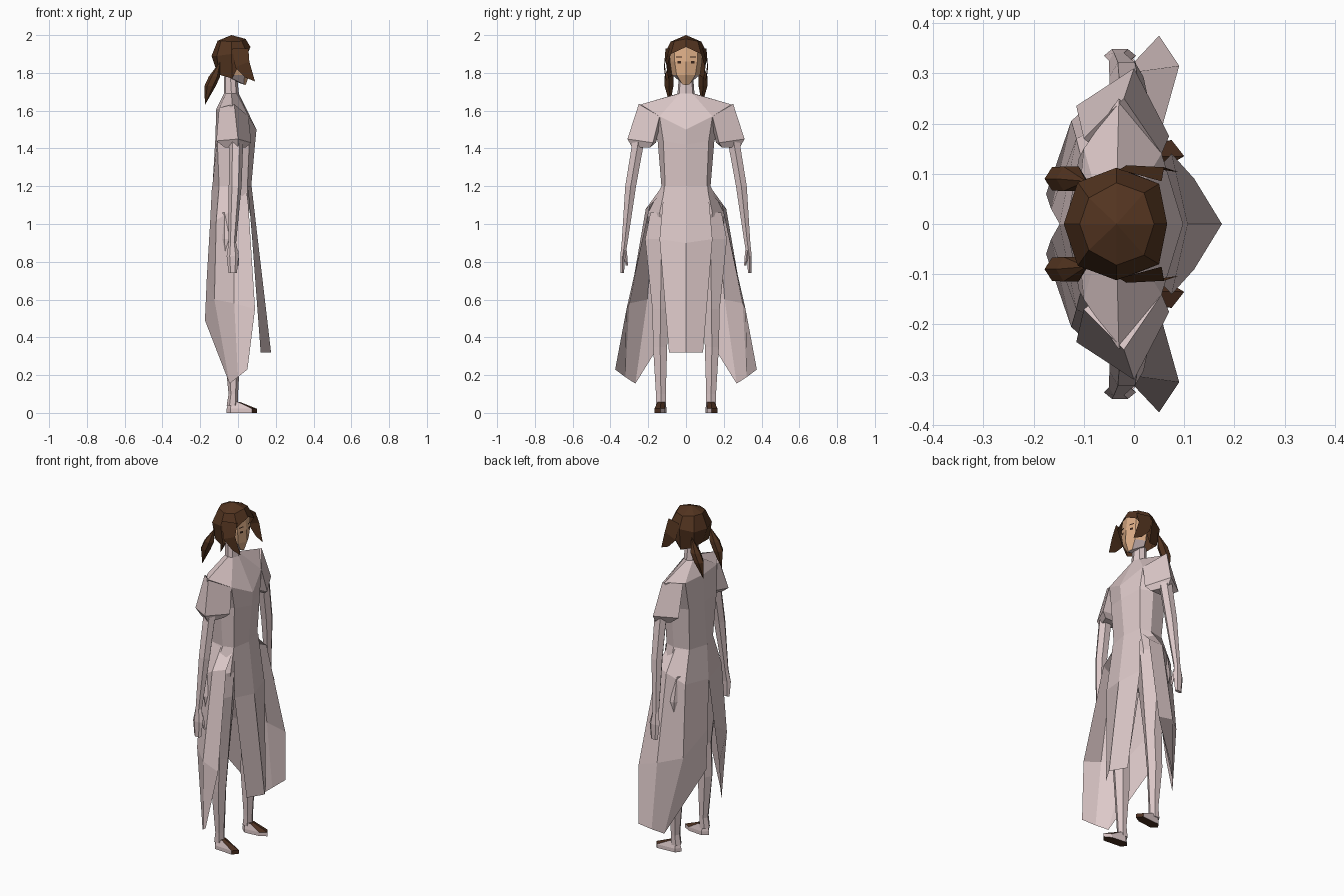
import bpy, bmesh, math


def mat(name, rgb):
    m = bpy.data.materials.new(name)
    m.diffuse_color = (*rgb, 1)
    return m


CLOTH = mat("pale_pink", (0.72, 0.58, 0.58))
SKIN = mat("skin", (0.72, 0.42, 0.24))
HAIR = mat("brown_hair", (0.085, 0.034, 0.014))
SHOE = mat("brown_leather", (0.07, 0.028, 0.014))
DARK = mat("eye_dark", (0.04, 0.018, 0.01))


def loft(name, rows, mats, closed=False, cap=False, rule=None):
    """Skin rows of points (top to bottom, counter-clockwise), mirrored over y = 0."""
    bm = bmesh.new()
    v = [[bm.verts.new(p) for p in r] for r in rows]
    n = len(rows[0])
    for a, b in zip(v, v[1:]):
        for i in range(n if closed else n - 1):
            j = (i + 1) % n
            bm.faces.new((a[i], b[i], b[j], a[j]))
    if cap:
        bm.faces.new(v[0])
        bm.faces.new(v[-1][::-1])
    bmesh.ops.remove_doubles(bm, verts=bm.verts, dist=1e-5)
    bm.normal_update()
    if rule:
        for f in bm.faces:
            f.material_index = rule(f.normal)
    me = bpy.data.meshes.new(name)
    bm.to_mesh(me)
    bm.free()
    for m in mats:
        me.materials.append(m)
    ob = bpy.data.objects.new(name, me)
    bpy.context.collection.objects.link(ob)
    mod = ob.modifiers.new("mirror", 'MIRROR')
    mod.use_axis = (False, True, False)
    return ob


def ring(cx, cy, z, rx, ry, n=6):
    return [(cx + rx * math.cos(2 * math.pi * i / n),
             cy + ry * math.sin(2 * math.pi * i / n), z) for i in range(n)]


def flat(z, *pts):
    return [(x, y, z) for x, y in pts]


# neck, bodice and hips (half sections from front to back)
loft("bodice", [
    flat(1.78, (-.005, 0), (-.015, .03), (-.04, .038), (-.065, .025), (-.075, 0)),
    flat(1.69, (.005, 0), (-.01, .035), (-.035, .045), (-.065, .03), (-.075, 0)),
    [(.098, 0, 1.5), (.055, .14, 1.57), (-.03, .25, 1.63), (-.1, .15, 1.61), (-.115, 0, 1.61)],
    [(.09, 0, 1.42), (.06, .12, 1.44), (-.01, .15, 1.44), (-.11, .13, 1.45), (-.12, 0, 1.45)],
    flat(1.2, (.07, 0), (.05, .11), (-.01, .13), (-.1, .11), (-.135, 0)),
    flat(1.06, (.06, 0), (.05, .14), (-.02, .2), (-.1, .14), (-.135, 0)),
    flat(.93, (.04, 0), (.03, .12), (-.03, .2), (-.09, .12), (-.1, 0)),
    [(-.03, 0, .9)] * 5], [CLOTH])

# short flared sleeves
loft("sleeve", [
    [(.055, .14, 1.57), (-.02, .25, 1.635), (-.1, .17, 1.615), (-.04, .12, 1.54)],
    [(.07, .175, 1.43), (0, .31, 1.45), (-.115, .235, 1.44), (-.05, .16, 1.43)],
    flat(1.405, (.04, .19), (0, .285), (-.07, .24), (-.04, .19))],
    [CLOTH], closed=True, cap=True)

# arms and hands
loft("arm", [ring(-.01, .25, 1.45, .038, .036),
             ring(-.015, .293, 1.2, .034, .033),
             ring(-.03, .325, .9, .02, .018),
             ring(-.028, .335, .83, .032, .015),
             ring(-.028, .337, .74, .022, .01)], [CLOTH], closed=True, cap=True)
loft("thumb", [ring(-.01, .325, .86, .012, .012, 4),
               ring(.0, .313, .78, .006, .006, 4)], [CLOTH], closed=True, cap=True)

# legs
loft("leg", [ring(-.03, .115, 1.06, .085, .085),
             ring(-.03, .13, .92, .085, .1),
             ring(-.02, .135, .55, .05, .05),
             ring(-.03, .137, .35, .045, .043),
             ring(-.025, .133, .1, .025, .03),
             ring(-.03, .133, .04, .03, .03)], [CLOTH], closed=True, cap=True)

# shoes: leather on the upper and the sole
sole = [(.1, .135), (.075, .167), (-.04, .158), (-.06, .13), (-.03, .103), (.06, .112)]
loft("shoe", [
    flat(.058, (.01, .133), (.0, .15), (-.035, .152), (-.05, .132), (-.03, .11), (.0, .113)),
    flat(.022, *sole), flat(0, *sole)], [CLOTH, SHOE], closed=True, cap=True,
    rule=lambda n: int(abs(n.z) > .35 or n.x > .7))

# split skirt: side tails, columns from front edge to back slit
loft("skirt_tail", [
    [(.045, .11, 1.18), (-.02, .133, 1.19), (-.1, .112, 1.2), (-.138, 0, 1.2)],
    [(.055, .19, 1.1), (-.02, .213, 1.08), (-.115, .17, 1.02), (-.148, 0, 1.0)],
    [(.09, .315, .55), (-.02, .3, .58), (-.125, .205, .6), (-.165, .03, .72)],
    [(.05, .375, .23), (.0, .322, .19), (-.045, .268, .155), (-.175, .06, .49)]], [CLOTH])

# front apron panel with a centre ridge
loft("apron_panel", [
    [(.072, 0, 1.2), (.052, .115, 1.2)],
    [(.107, 0, .9), (.075, .14, .92)],
    [(.175, 0, .32), (.12, .09, .32)]], [CLOTH])

# head, pink under the jaw
loft("head", [
    flat(1.95, (.045, 0), (.03, .06), (-.03, .08), (-.08, 0)),
    flat(1.86, (.056, 0), (.04, .06), (-.02, .085), (-.09, 0)),
    flat(1.79, (.06, 0), (.035, .05), (-.02, .075), (-.07, 0)),
    [(.04, 0, 1.735), (.03, .02, 1.74), (-.03, .05, 1.77), (-.06, 0, 1.77)],
    [(-.03, 0, 1.76)] * 4], [SKIN, CLOTH], rule=lambda n: int(n.z < -.5))

# eyes and brows: thin plates on the face
for name, z0, z1, y0, y1 in (("eye", 1.862, 1.85, .026, .046), ("brow", 1.887, 1.881, .022, .052)):
    loft(name, [[(.0575 - .27 * y, y, z) for y in (y0, y1)] for z in (z0, z1)], [DARK])

# hair cap, back of hair, side locks
brim = [(.066, 0, 1.937), (.05, .08, 1.9), (-.035, .112, 1.9), (-.112, .083, 1.89), (-.14, 0, 1.89)]
loft("hair_cap", [
    [(-.035, 0, 2)] * 5,
    [(.04, 0, 1.98), (.02, .062, 1.968), (-.035, .082, 1.965), (-.09, .052, 1.97), (-.108, 0, 1.97)],
    brim], [HAIR])
loft("hair_back", [brim[1:], [(.0, .1, 1.83), (-.03, .095, 1.77), (-.1, .07, 1.79), (-.11, 0, 1.8)]], [HAIR])
loft("side_lock", [
    [(.055, .085, 1.93), (-.03, .108, 1.93)],
    [(.06, .113, 1.86), (-.015, .117, 1.83)],
    [(.09, .103, 1.755), (.04, .11, 1.775)]], [HAIR])

# pigtails
loft("pigtail", [[(-.095, .085, 1.86)] * 6,
                 ring(-.125, .09, 1.78, .03, .028),
                 ring(-.148, .09, 1.73, .03, .027),
                 [(-.175, .085, 1.63)] * 6], [HAIR], closed=True)
